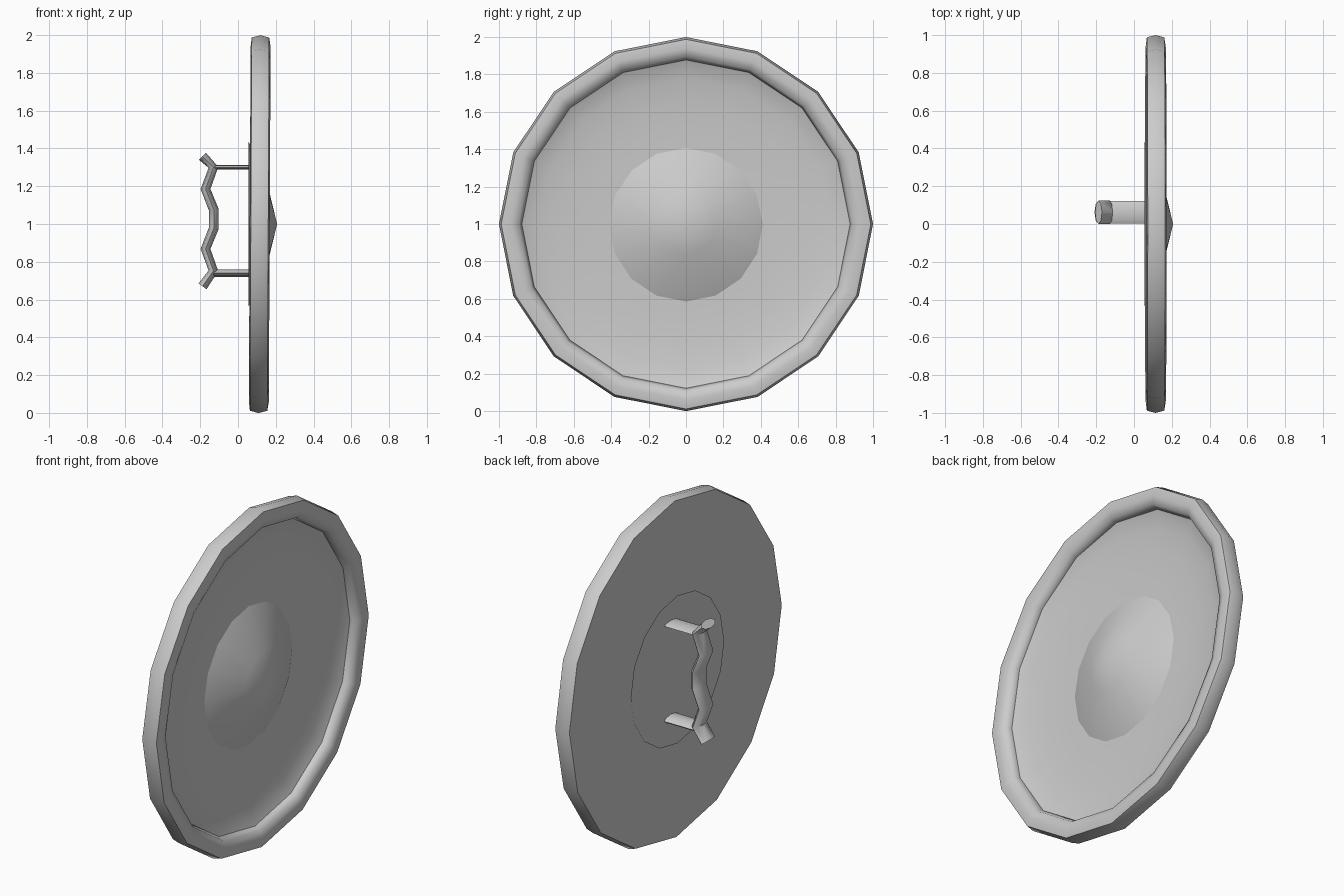
import bpy, bmesh, math
from mathutils import Vector, Matrix

if "Cube" in bpy.data.objects:
    bpy.data.objects.remove(bpy.data.objects["Cube"])

SIDES = 16
CENTRE = Vector((0, 0, 1))


def finish(bm, name, angle=50):
    bmesh.ops.remove_doubles(bm, verts=bm.verts, dist=1e-5)
    bmesh.ops.recalc_face_normals(bm, faces=bm.faces)
    mesh = bpy.data.meshes.new(name)
    bm.to_mesh(mesh)
    bm.free()
    ob = bpy.data.objects.new(name, mesh)
    bpy.context.collection.objects.link(ob)
    bpy.ops.object.select_all(action='DESELECT')
    ob.select_set(True)
    bpy.context.view_layer.objects.active = ob
    bpy.ops.object.shade_smooth_by_angle(angle=math.radians(angle))
    return ob


def bridge(bm, rings, closed=False):
    pairs = list(zip(rings, rings[1:]))
    if closed:
        pairs.append((rings[-1], rings[0]))
    for a, b in pairs:
        n = len(a)
        for i in range(n):
            j = (i + 1) % n
            bm.faces.new((a[i], a[j], b[j], b[i]))


def lathe(name, profile, closed=False, tilt=0.005, angle=50):
    """Spin (radius, x) points around the x axis; ends at a radius above 0 stay open."""
    bm = bmesh.new()
    rings = []
    for r, x in profile:
        ring = []
        for i in range(SIDES):
            a = 2 * math.pi * i / SIDES
            ring.append(bm.verts.new((x, r * math.sin(a), r * math.cos(a))))
        rings.append(ring)
    bridge(bm, rings, closed)
    bmesh.ops.dissolve_degenerate(bm, dist=1e-5, edges=bm.edges)
    bmesh.ops.transform(bm, verts=bm.verts,
                        matrix=Matrix.Translation(CENTRE) @ Matrix.Rotation(tilt, 4, 'Y'))
    return finish(bm, name, angle)


def sweep(name, path, half_y, half_t, y, sides=8):
    """Flattened oval bar following (x, z) points, with capped ends."""
    bm = bmesh.new()
    pts = [Vector((x, y, z)) for x, z in path]
    rings = []
    for k, p in enumerate(pts):
        d = (pts[min(k + 1, len(pts) - 1)] - pts[max(k - 1, 0)]).normalized()
        n = d.cross(Vector((0, 1, 0)))
        rings.append([bm.verts.new(p + Vector((0, 1, 0)) * half_y * math.cos(t) + n * half_t * math.sin(t))
                      for t in (2 * math.pi * i / sides for i in range(sides))])
    bridge(bm, rings)
    bm.faces.new(rings[0])
    bm.faces.new(rings[-1])
    return finish(bm, name)


# Rounded rim
lathe("rim", [(1.0, .113), (.988, .068), (.94, .062), (.895, .072),
              (.877, .113), (.893, .153), (.94, .168), (.988, .160)], closed=True, angle=60)

# Hollow front face
lathe("dish_face", [(.90, .125), (.86, .106), (.78, .088), (.65, .075), (.5, .068), (.3, .068)])

# Flat back
lathe("back_plate", [(.95, .0625), (0, .0625)])

# Central boss with pointed front and flat back
lathe("boss", [(0, .207), (.165, .167), (.39, .078), (.435, .056), (0, .056)], tilt=0, angle=40)

# Wavy hand grip
sweep("grip", [(-.188, 1.358), (-.13, 1.30), (-.172, 1.185), (-.128, 1.075), (-.128, .978),
               (-.172, .868), (-.13, .752), (-.188, .67)], .062, .026, .062)

# Straps joining the grip to the back
for name, z, t in (("upper_strap", 1.30, .012), ("lower_strap", .74, .02)):
    sweep(name, [(-.13, z), (.065, z)], .06, t, .062)
